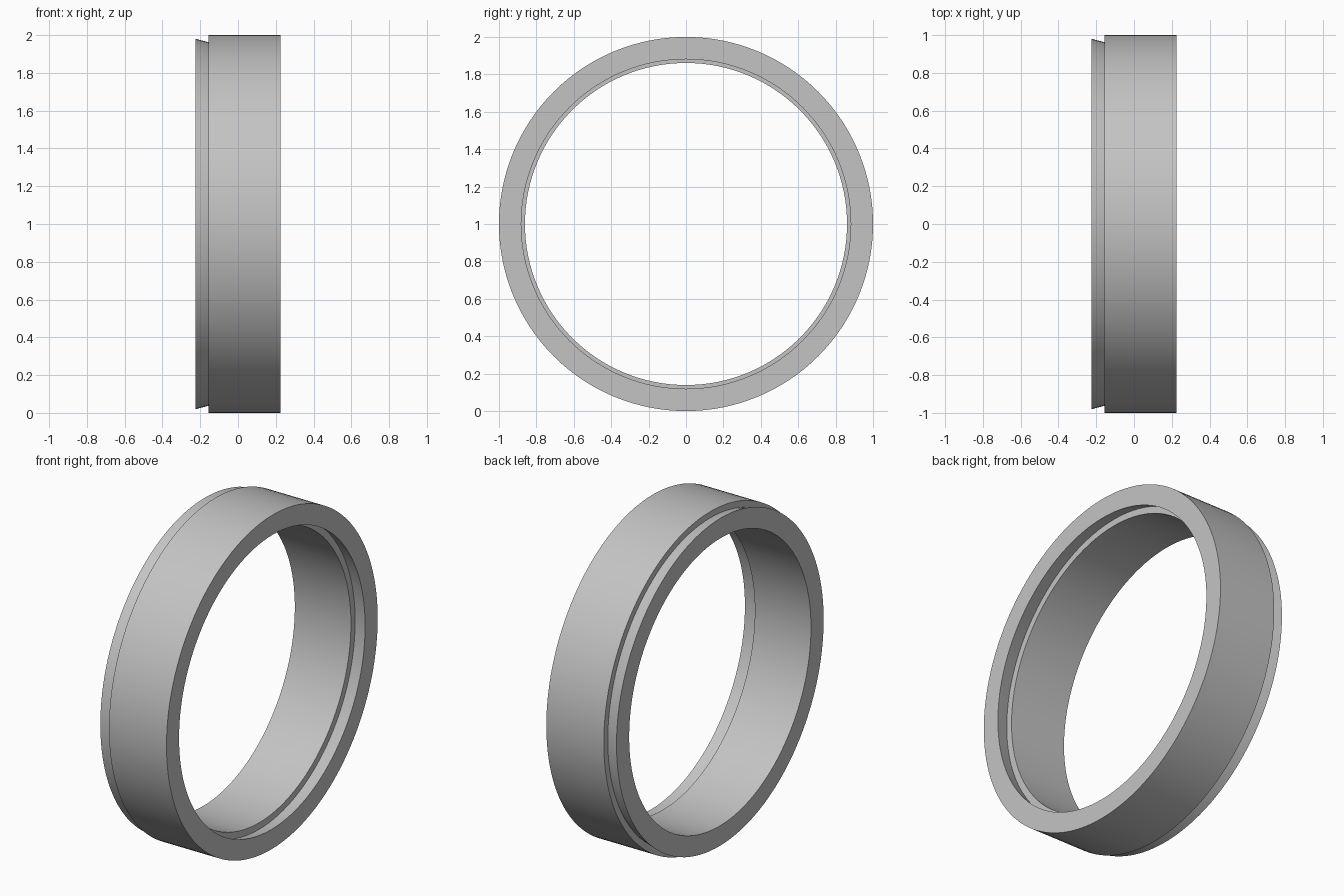
import bpy, bmesh, math

if "Cube" in bpy.data.objects:
    bpy.data.objects.remove(bpy.data.objects["Cube"])

SEGMENTS = 128

# Cross-section of the ring as (x along the axis, radius)
PROFILE = [
    (-0.226, 0.861),  # bore, tongue end
    (-0.226, 0.981),  # flared tongue tip
    (-0.155, 0.962),  # tongue root
    (-0.155, 1.0),    # shoulder
    (0.226, 1.0),     # outer rim
    (0.226, 0.881),   # recess mouth
    (0.146, 0.901),   # undercut recess floor
    (0.146, 0.861),   # recess step
]

grey = bpy.data.materials.new("light grey")
grey.diffuse_color = (0.55, 0.55, 0.55, 1)
grey.use_nodes = True
grey.node_tree.nodes["Principled BSDF"].inputs["Base Color"].default_value = grey.diffuse_color

# Revolve the closed profile about the x axis
bm = bmesh.new()
rings = []
for i in range(SEGMENTS):
    a = 2 * math.pi * i / SEGMENTS
    rings.append([bm.verts.new((x, r * math.cos(a), 1 + r * math.sin(a)))
                  for x, r in PROFILE])
n = len(PROFILE)
for i in range(SEGMENTS):
    p, q = rings[i], rings[(i + 1) % SEGMENTS]
    for j in range(n):
        k = (j + 1) % n
        bm.faces.new((p[j], p[k], q[k], q[j]))
bmesh.ops.recalc_face_normals(bm, faces=bm.faces)

mesh = bpy.data.meshes.new("snap_ring")
bm.to_mesh(mesh)
bm.free()
mesh.materials.append(grey)
ring = bpy.data.objects.new("snap_ring", mesh)
bpy.context.collection.objects.link(ring)

# Smooth round walls with crisp profile edges
bpy.context.view_layer.objects.active = ring
ring.select_set(True)
bpy.ops.object.shade_smooth_by_angle(angle=math.radians(30))
